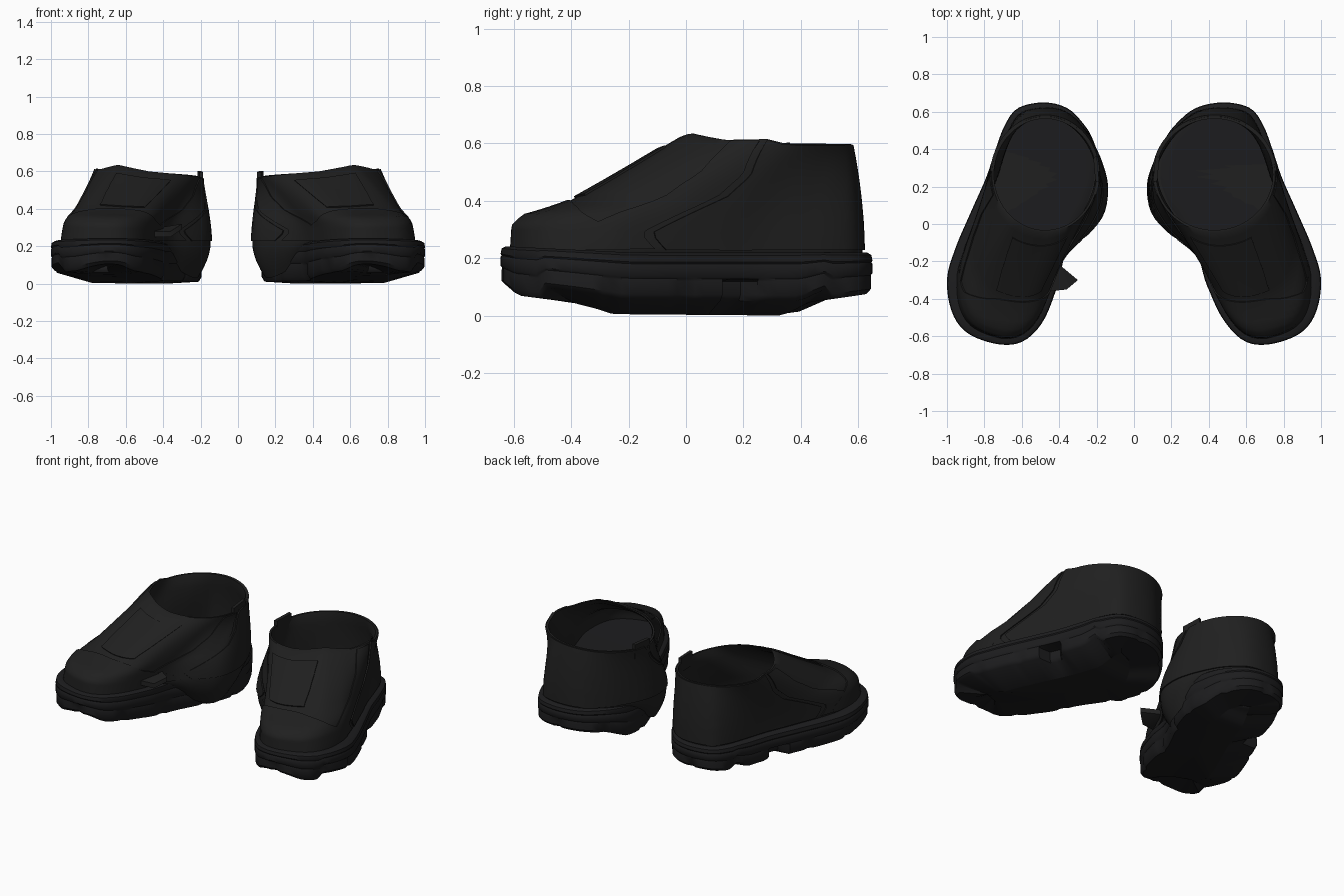
import bpy, math
from mathutils import Vector

cube = bpy.data.objects.get("Cube")
if cube:
    bpy.data.objects.remove(cube)


def material(name, col):
    m = bpy.data.materials.new(name)
    m.use_nodes = True
    m.diffuse_color = (*col, 1)
    b = m.node_tree.nodes["Principled BSDF"]
    b.inputs["Base Color"].default_value = (*col, 1)
    b.inputs["Roughness"].default_value = 0.8
    return m


LEATHER = material("black leather", (0.014, 0.014, 0.014))
RUBBER = material("black rubber", (0.012, 0.012, 0.013))
N = 96
made = []

# Foot outline, heel to toe along the outer side, then toe to heel along the inner side
OUTER = [(.48, .65), (.62, .62), (.69, .53), (.74, .4), (.79, .25), (.865, .08), (.955, -.13),
         (1, -.3), (.97, -.48), (.88, -.59), (.71, -.645)]
INNER = [(.71, -.645), (.58, -.62), (.47, -.5), (.39, -.33), (.32, -.18), (.19, -.05),
         (.1, .06), (.07, .2), (.09, .31), (.14, .42), (.22, .53), (.33, .62), (.48, .65)]


def interp(table, x):
    if x <= table[0][0]:
        return table[0][1]
    for (a, p), (b, q) in zip(table, table[1:]):
        if x <= b:
            return p + (q - p) * (x - a) / (b - a)
    return table[-1][1]


def resample(pts, before, after, n):
    """Even steps along a smooth curve through the points."""
    p = [Vector(v) for v in [before] + pts + [after]]
    fine = []
    for a, b, c, d in zip(p, p[1:], p[2:], p[3:]):
        for k in range(12):
            t = k / 12
            fine.append(b + (c - a) * t / 2 + (2 * a - 5 * b + 4 * c - d) * t * t / 2
                        + (3 * b - a - 3 * c + d) * t ** 3 / 2)
    fine.append(p[-2])
    length = [0]
    for a, b in zip(fine, fine[1:]):
        length.append(length[-1] + (b - a).length)
    out = []
    for i in range(n):
        d = length[-1] * i / n
        out.append(Vector([interp([(l, f[k]) for l, f in zip(length, fine)], d) for k in (0, 1)]))
    return out


class Shoe:
    def __init__(self, side, name, squeeze, cx, rx):
        self.side, self.name, self.cx, self.rx = side, name, cx, rx
        o = resample(OUTER, INNER[-2], INNER[1], N // 2)
        i = resample(INNER, OUTER[-2], OUTER[1], N // 2)
        self.line = [Vector((p.x + squeeze * max(0, .5 - p.x) / .43, p.y)) for p in o + i]

    def outline(self, u, inset=0):
        f = (u % 1) * N
        k = int(f) % N
        L = self.line
        p = L[k].lerp(L[(k + 1) % N], f - int(f))
        t = (L[(k + 2) % N] - L[k - 1]).normalized()
        return p + Vector((t.y, -t.x)) * inset

    def arch(self, u):
        d = abs(u % 1 - .77) / .14
        return math.cos(d * math.pi / 2) ** 2 if d < 1 else 0

    def rim(self, u, scale=1):
        a = math.tau * u
        z = interp([(0, .597), (.21, .6), (.24, .615), (.32, .612), (.4, .635), (.5, .6),
                    (.65, .575), (.75, .565), (.85, .58), (1, .597)], u % 1)
        return Vector((self.cx + self.rx * scale * math.sin(a), .265 + .31 * scale * math.cos(a), z))

    def surface(self, u, s):
        """Upper: s runs 0 at the sole to 1 at the rim, below 0 it drapes over the arch."""
        h = self.arch(u)
        inset = interp([(0, .035), (.2, .04), (.35, .06), (.5, .04), (.8, .03), (.9, .015), (1, .035)],
                       u % 1) * (1 - h)
        p = self.outline(u, inset)
        if s < 0:
            p = self.outline(u, inset + .06 * s * s)
            return Vector((p.x, p.y, .22 + s * (.02 + .17 * h)))
        r = self.rim(u)
        w = (1 - math.cos(math.tau * u)) / 2
        toe = interp([(0, 0), (.24, .01), (.33, .07), (.38, .19), (.45, .33), (.5, .39), (.92, .9),
                      (1, 1)], s)
        flank = s ** 1.3
        f = s ** 1.9 * (1 - w) + w * (flank + (toe - flank) * w * w)
        q = p.lerp(r.xy, f)
        return Vector((q.x, q.y, .22 + (r.z - .22) * s))

    def lifted(self, u, s, lift):
        e = .01
        n = (self.surface(u, s + e) - self.surface(u, s)).cross(
            self.surface(u + e, s) - self.surface(u - e, s))
        return self.surface(u, s) + n.normalized() * lift

    def build(self, name, rows, mat, loop=True, caps=()):
        """Skin rows of points; caps bridge a closed row across its middle."""
        n = len(rows[0])
        verts = [(v[0] * self.side, v[1], v[2]) for r in rows for v in r]
        faces = []
        for j in range(len(rows) - 1):
            for i in range(n if loop else n - 1):
                k = (i + 1) % n
                faces.append((j * n + i, j * n + n + i, j * n + n + k, j * n + k))
        for j in caps:
            b = j % len(rows) * n
            for i in range(n // 2):
                q = [b + i, b + i + 1, b + (n - i - 1) % n, b + (n - i) % n]
                q = list(dict.fromkeys(q))
                if len(q) > 2:
                    faces.append(q if j else q[::-1])
        if self.side < 0:
            faces = [f[::-1] for f in faces]
        me = bpy.data.meshes.new(name)
        me.from_pydata(verts, [], [tuple(f) for f in faces])
        me.materials.append(mat)
        ob = bpy.data.objects.new(self.name + "_" + name, me)
        bpy.context.collection.objects.link(ob)
        made.append(ob)

    def panel(self, name, place, nu, ns, lift=.008):
        """Raised panel whose border sinks into the upper."""
        ui = [0] + [i / nu for i in range(nu + 1)] + [1]
        si = [0] + [j / ns for j in range(ns + 1)] + [1]
        rows = []
        for j, b in enumerate(si):
            rows.append([self.lifted(*place(a, b), -.004 if i in (0, len(ui) - 1)
                                     or j in (0, len(si) - 1) else lift) for i, a in enumerate(ui)])
        self.build(name, rows, LEATHER, loop=False)

    def make_upper(self):
        us = [i / N for i in range(N)]
        steps = [-1, -.8, -.6, -.4, -.2] + [j / 20 for j in range(21)]
        rows = [[self.surface(u, s) for u in us] for s in steps]
        # Lining follows the upper down to a flat insole
        rows.append([self.rim(u, .96) for u in us])
        rows += [[self.lifted(u, s / 10, -.018) for u in us] for s in range(9, -1, -1)]
        self.build("upper", rows, LEATHER, caps=(-1,))

    def make_panels(self):
        def toe_cap(a, b):
            d = 2 * a - 1
            return .5 + .19 * d, .02 + b * (.44 - .36 * d * d)
        self.panel("toe_cap", toe_cap, 30, 14, .008)

        def tongue(a, b):
            return .5 + (2 * a - 1) * (.05 + .03 * b), .5 + .4 * b
        self.panel("tongue_panel", tongue, 14, 10, .007)

        def back_edge(s):
            return interp([(0, .265), (.17, .29), (.5, .225), (.7, .215), (1, .24)], s)

        def quarter(a, b):
            s = .02 + .97 * b
            return (2 * a - 1) * back_edge(s), s
        self.panel("heel_quarter", quarter, 50, 18)

        def outer_strap(a, b):
            s = .03 + .95 * b
            return back_edge(s) + .012 + a * interp([(0, .04), (.25, .075), (.6, .07), (1, .05)], s), s
        self.panel("outer_strap", outer_strap, 8, 18, .007)

        def inner_strap(a, b):
            u, s = outer_strap(1 - a, b)
            return 1 - u, s
        self.panel("inner_strap", inner_strap, 8, 18, .007)

    def make_sole(self):
        us = [i / N for i in range(N)]
        bottom = [(-.645, .095), (-.6, .06), (-.4, .035), (-.2, .005), (.4, 0), (.5, .045), (.65, .065)]
        # Each row: height share, inset, and whether tread lugs shape it
        profile = [(1, .07, 0), (1, .02, 0), (.94, .004, 0), (.8, 0, 0), (.76, .004, 0), (.72, 0, 0),
                   (.5, 0, 0), (.45, .006, 0), (.4, .004, 1), (.12, .004, 1), (.0, .02, 1)]
        rows = []
        for share, inset, lug in profile + [(-1, .2, 0)]:
            row = []
            for i, u in enumerate(us):
                y = self.outline(u).y
                d = inset + .08 * self.arch(u)
                if lug:
                    d += .012 if i % 8 == 0 else 0
                    d += .08 if u < .5 and .16 < y < .25 else 0
                p = self.outline(u, d)
                low = interp(bottom, y)
                edge = low + .01 + (.04 if u < .5 and abs(y) < .5 else 0)
                top = .22 + .02 * max(0, -p.y - .2) / .4
                z = low if share < 0 else edge + (top - edge) * share
                row.append((p.x, p.y, z))
            rows.append(row)
        self.build("sole", rows[::-1], RUBBER, caps=(0, -1))

    def make_pull_tab(self):
        rows = []
        for h in (-.06, .03):
            ring = []
            for u, scale in ((.73, 1.02), (.8, 1.02), (.8, .95), (.73, .95)):
                ring.append(self.rim(u, scale) + Vector((0, 0, h)))
            rows.append(ring)
        self.build("pull_tab", rows, LEATHER, caps=(0, -1))


left = Shoe(1, "left", 0, .43, .325)
right = Shoe(-1, "right", .07, .475, .285)
for shoe in (left, right):
    shoe.make_upper()
    shoe.make_panels()
    shoe.make_sole()
    shoe.make_pull_tab()

# Loose flap on the inner side of the right shoe
flap = [[(.46, -.36, z), (.36, -.35, z), (.3, -.3, z + .04), (.42, -.2, z + .02)]
        for z in (.25, .28)]
right.build("side_flap", flap, LEATHER, caps=(0, -1))

bpy.ops.object.select_all(action='DESELECT')
for ob in made:
    ob.select_set(True)
bpy.context.view_layer.objects.active = made[0]
bpy.ops.object.shade_smooth_by_angle(angle=math.radians(40))
